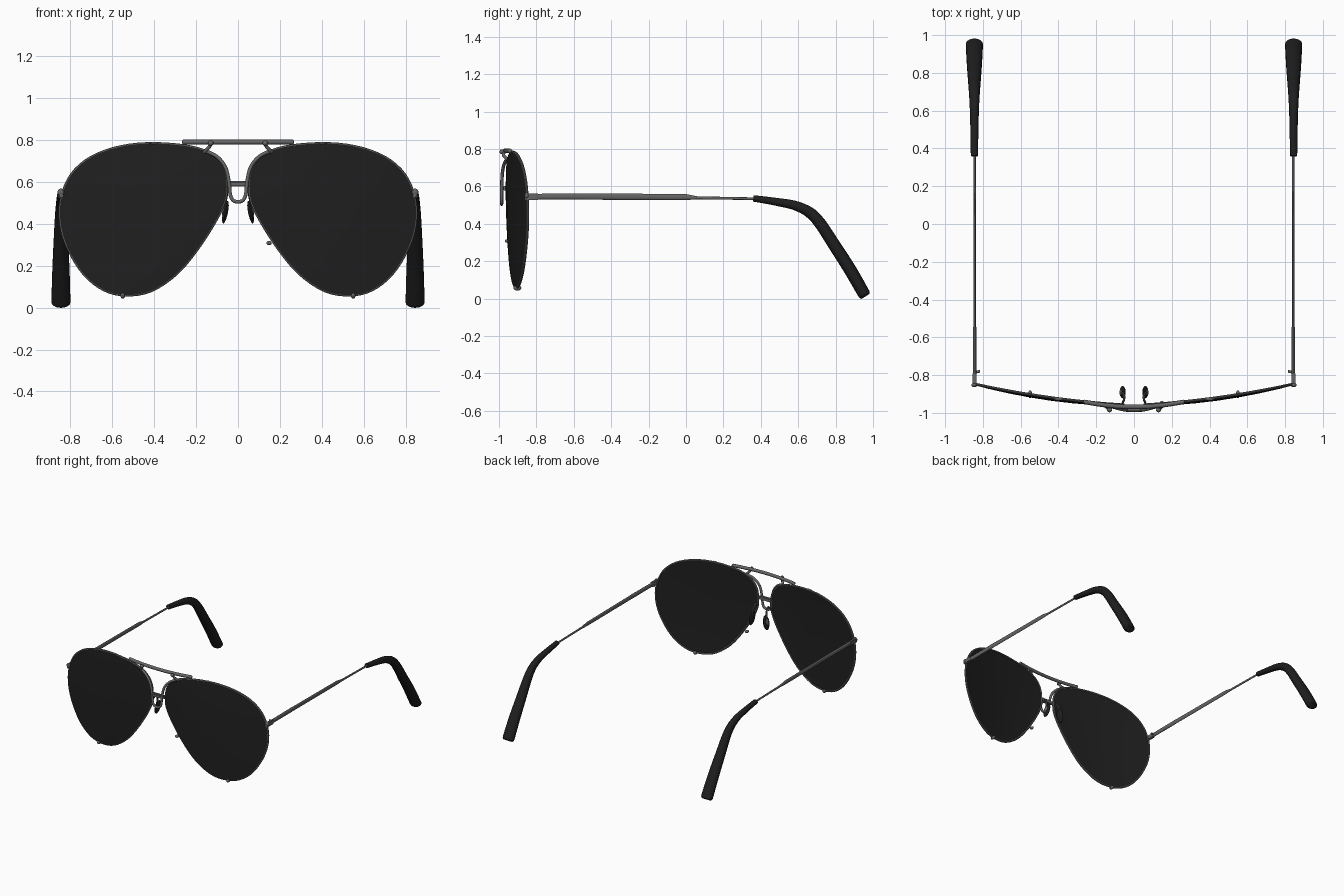
import bpy, bmesh, math
from mathutils import Vector, Matrix

cube = bpy.data.objects.get("Cube")
if cube:
    bpy.data.objects.remove(cube, do_unlink=True)


def material(name, value):
    mat = bpy.data.materials.new(name)
    mat.use_nodes = True
    colour = (value, value, value, 1)
    mat.diffuse_color = colour
    mat.node_tree.nodes["Principled BSDF"].inputs["Base Color"].default_value = colour
    return mat


METAL = material("gunmetal grey", 0.13)
GLASS = material("dark lens", 0.014)
RUBBER = material("black rubber", 0.013)


def finish(name, bm, mat):
    bmesh.ops.recalc_face_normals(bm, faces=bm.faces[:])
    mesh = bpy.data.meshes.new(name)
    bm.to_mesh(mesh)
    bm.free()
    mesh.materials.append(mat)
    obj = bpy.data.objects.new(name, mesh)
    bpy.context.collection.objects.link(obj)
    bpy.ops.object.select_all(action='DESELECT')
    obj.select_set(True)
    bpy.context.view_layer.objects.active = obj
    bpy.ops.object.shade_smooth_by_angle(angle=math.radians(40))
    return obj


def skin(name, rings, mat, loop=False):
    """Bridge equal rings of points; cap the ends unless looped."""
    bm = bmesh.new()
    rows = [[bm.verts.new(p) for p in ring] for ring in rings]
    n = len(rows[0])
    pairs = list(zip(rows, rows[1:]))
    if loop:
        pairs.append((rows[-1], rows[0]))
    else:
        bm.faces.new(rows[0])
        bm.faces.new(rows[-1])
    for a, b in pairs:
        for i in range(n):
            j = (i + 1) % n
            bm.faces.new((a[i], a[j], b[j], b[i]))
    return finish(name, bm, mat)


def smooth(points, steps=5, loop=False):
    """Catmull-Rom curve through points of any dimension."""
    pts = [Vector(p) for p in points]
    n = len(pts)
    pick = (lambda i: pts[i % n]) if loop else (lambda i: pts[max(0, min(n - 1, i))])
    out = []
    for i in range(n if loop else n - 1):
        a, b, c, d = (pick(i + k) for k in (-1, 0, 1, 2))
        for s in range(steps):
            t = s / steps
            out.append((b * 2 + (c - a) * t + (a * 2 - b * 5 + c * 4 - d) * t * t
                        + (b * 3 - a - c * 3 + d) * t ** 3) / 2)
    return out if loop else out + [pts[-1]]


def sweep(name, path, radii, mat, ref=(0, 1, 0), loop=False, sides=10):
    """Elliptical tube; the first radius lies along ref, the second across it."""
    n = len(path)
    rings = []
    for i, p in enumerate(path):
        nxt = path[(i + 1) % n] if loop else path[min(i + 1, n - 1)]
        prv = path[i - 1] if loop else path[max(i - 1, 0)]
        tangent = (nxt - prv).normalized()
        v = tangent.cross(Vector(ref)).normalized()
        u = v.cross(tangent)
        ru, rv = radii[i] if isinstance(radii, list) else (radii, radii)
        rings.append([p + u * ru * math.cos(a) + v * rv * math.sin(a)
                      for a in (math.tau * k / sides for k in range(sides))])
    return skin(name, rings, mat, loop)


def blob(name, centre, size, mat, tilt=(0, 0, 0)):
    bm = bmesh.new()
    bmesh.ops.create_uvsphere(bm, u_segments=16, v_segments=10, radius=1)
    turn = Matrix.Rotation(tilt[1], 4, 'Y') @ Matrix.Rotation(tilt[0], 4, 'X')
    bm.transform(Matrix.Translation(centre) @ turn @ Matrix.Diagonal((*size, 1)))
    return finish(name, bm, mat)


def box(name, centre, size, mat):
    bm = bmesh.new()
    bmesh.ops.create_cube(bm, size=1)
    bm.transform(Matrix.Translation(centre) @ Matrix.Diagonal((*size, 1)))
    bmesh.ops.bevel(bm, geom=bm.edges[:], offset=0.003, segments=2, affect='EDGES')
    return finish(name, bm, mat)


def wrap(x):
    """Depth of the wrapped front at a given distance from the middle."""
    x = abs(x)
    return -0.962 + 0.05 * x + 0.1 * x * x


# Teardrop outline shared by lens and rim
teardrop = smooth([(.055, .565), (.067, .66), (.12, .727), (.225, .767), (.40, .783),
                   (.56, .768), (.70, .718), (.795, .635), (.843, .52), (.846, .40),
                   (.81, .28), (.735, .16), (.64, .085), (.535, .06), (.415, .08),
                   (.295, .16), (.20, .27), (.115, .40), (.068, .495)], 4, True)
middle = Vector((.44, .43))
scales = (.02, .3, .55, .8, 1)

# Temple tip: y, z, half width, half depth
tip_keys = [(.36, .536, .019, .017), (.48, .518, .021, .021), (.60, .492, .024, .026),
            (.695, .43, .029, .031), (.80, .275, .037, .033), (.877, .155, .042, .034),
            (.945, .037, .045, .033), (.955, .02, .043, .031), (.96, .012, .034, .024)]

for side, label in ((1, "left"), (-1, "right")):
    def at(x, y, z):
        return Vector((side * x, y, z))

    # Lens and rim
    def lens_ring(scale, offset):
        ring = []
        for p in teardrop:
            q = middle + (p - middle) * scale
            ring.append(at(q.x, wrap(q.x) - .01 * (1 - scale ** 2) + offset, q.y))
        return ring
    skin(label + "_lens", [lens_ring(s, -.005) for s in scales]
         + [lens_ring(s, .005) for s in reversed(scales)], GLASS)
    sweep(label + "_rim", [at(p.x, wrap(p.x) + .002, p.y) for p in teardrop],
          .007, METAL, loop=True, sides=8)

    # Rim screws
    blob(label + "_lower_screw", at(.55, wrap(.55) + .003, .057), (.011, .021, .014), METAL)
    blob(label + "_upper_screw", at(.40, wrap(.40), .785), (.026, .009, .006), METAL)

    # Post joining bridge to brow bar, with a front knob
    sweep(label + "_bridge_post", [at(.125, -.975, .79), at(.138, -.975, .765),
                                   at(.16, -.953, .742)], .009, METAL)
    blob(label + "_post_knob", at(.13, -.985, .785), (.013, .012, .013), METAL)

    # Nose pad, its metal backing and arm
    lean = (0, -side * .2)
    blob(label + "_nose_pad", at(.06, -.89, .455), (.012, .033, .055), RUBBER, lean)
    blob(label + "_pad_backing", at(.069, -.892, .462), (.007, .018, .025), METAL, lean)
    sweep(label + "_pad_arm", smooth([at(.062, -.952, .53), at(.052, -.925, .56),
                                      at(.055, -.90, .53), at(.068, -.892, .47)]),
          .006, METAL, ref=(1, 0, 0), sides=8)

    # Hinge
    box(label + "_hinge", at(.845, -.825, .545), (.02, .075, .034), METAL)
    blob(label + "_hinge_cap", at(.845, -.852, .55), (.016, .012, .018), METAL)
    sweep(label + "_hinge_screw", [at(.84, -.785, .545), at(.815, -.78, .545)], .007, METAL)

    # Flat metal temple arm running into a thin rod
    arm = [(-.84, .545, .010, .015), (-.55, .546, .009, .017), (-.54, .546, .007, .017),
           (0, .543, .006, .016), (.06, .539, .006, .008), (.38, .534, .006, .007)]
    sweep(label + "_temple_arm", [at(.843, y, z) for y, z, w, d in arm],
          [(w, d) for y, z, w, d in arm], METAL, ref=(1, 0, 0), sides=12)

    # Rubber temple tip
    tip = smooth(tip_keys, 4)
    sweep(label + "_temple_tip", [at(.845, k[0], k[1]) for k in tip],
          [(k[2], k[3]) for k in tip], RUBBER, ref=(1, 0, 0), sides=20)

# Extra screw on the inner edge of one lens
blob("inner_screw", (.148, wrap(.148), .308), (.013, .016, .01), METAL)

# Brow bar
bar = [Vector((.26 * t, -.968 + .026 * t * t, .79)) for t in (k / 8 for k in range(-8, 9))]
sweep("brow_bar", bar, .012, METAL)
for s in (1, -1):
    blob("brow_bar_end", (s * .26, -.942, .79), (.008, .012, .012), METAL)

# Looped bridge wire and cross plate
half = [(.155, -.955, .748), (.10, -.972, .72), (.06, -.982, .67), (.043, -.985, .60),
        (.037, -.986, .54), (.023, -.986, .512)]
loop_keys = half + [(0, -.986, .505)] + [(-x, y, z) for x, y, z in reversed(half)]
sweep("bridge_wire", smooth(loop_keys), .009, METAL)
box("bridge_plate", (0, -.968, .59), (.115, .014, .026), METAL)
box("bridge_clasp", (0, -.982, .59), (.08, .016, .02), METAL)
